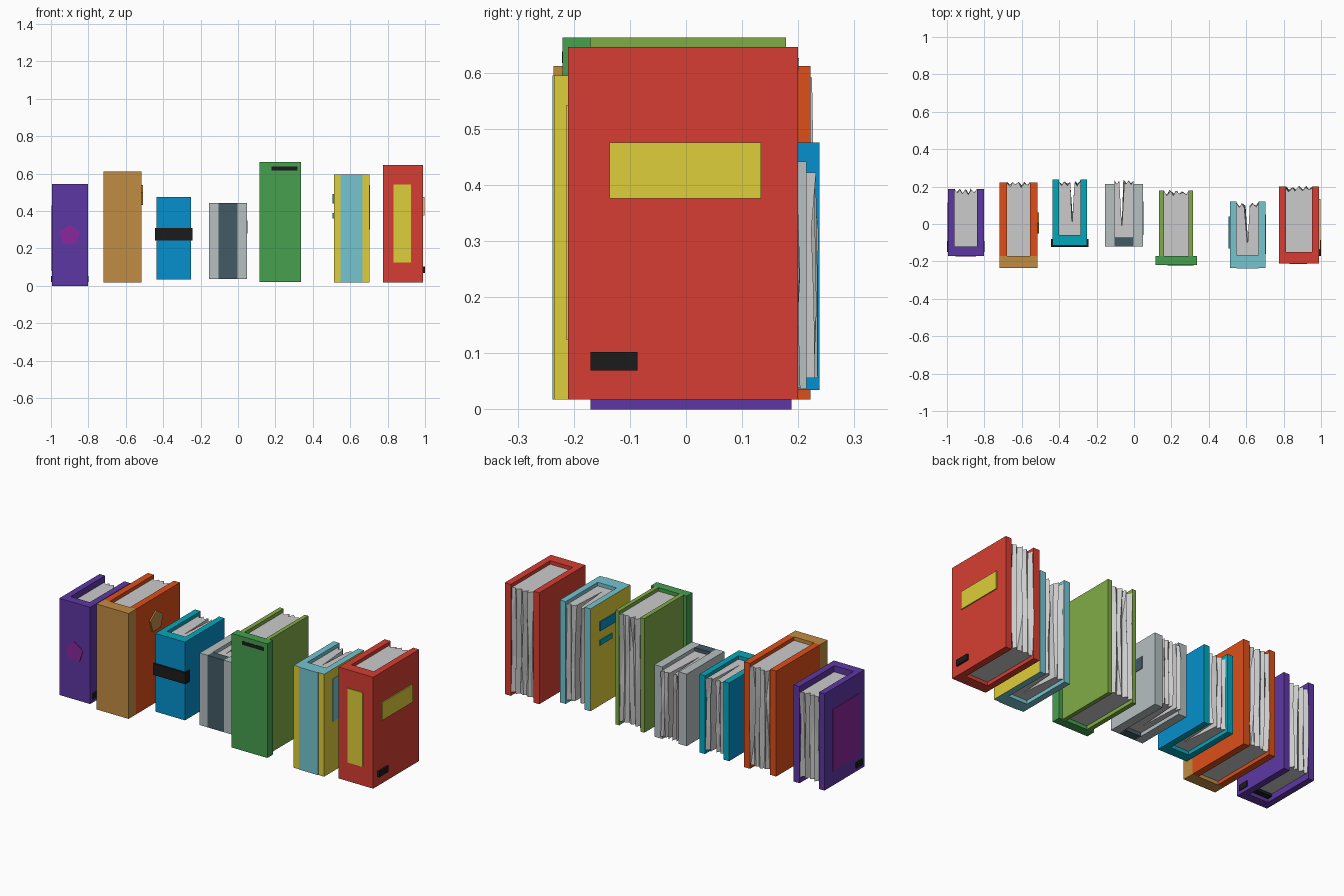
import bpy, bmesh, math, random

if "Cube" in bpy.data.objects:
    bpy.data.objects.remove(bpy.data.objects["Cube"])

random.seed(4)
MATS = {}


def mat(hexcol):
    # one material per colour, sRGB hex to linear
    if hexcol not in MATS:
        m = bpy.data.materials.new("paint_" + hexcol)
        lin = [(int(hexcol[i:i + 2], 16) / 255) ** 2.2 for i in (0, 2, 4)]
        m.diffuse_color = (*lin, 1)
        m.use_nodes = True
        m.node_tree.nodes["Principled BSDF"].inputs["Base Color"].default_value = m.diffuse_color
        MATS[hexcol] = m
    return MATS[hexcol]


def finish(name, bm, cols=()):
    bmesh.ops.recalc_face_normals(bm, faces=bm.faces)
    me = bpy.data.meshes.new(name)
    bm.to_mesh(me)
    bm.free()
    for c in cols:
        me.materials.append(mat(c))
    ob = bpy.data.objects.new(name, me)
    bpy.context.collection.objects.link(ob)
    return ob


def loft(bm, loops):
    # closed solid through stacked vertex loops
    rings = [[bm.verts.new(p) for p in lp] for lp in loops]
    n = len(rings[0])
    sides = []
    for a, b in zip(rings, rings[1:]):
        for i in range(n):
            j = (i + 1) % n
            sides.append(bm.faces.new((a[i], a[j], b[j], b[i])))
    bm.faces.new(rings[0][::-1])
    bm.faces.new(rings[-1])
    return sides


def box(name, x, y, z, col):
    bm = bmesh.new()
    loft(bm, [[(x[0], y[0], h), (x[1], y[0], h), (x[1], y[1], h), (x[0], y[1], h)] for h in z])
    return finish(name, bm, [col])


def pentagon(name, centre, r, axis, depth, col):
    # flat five-sided badge facing along the x or y axis
    cx, cy, cz = centre
    loops = []
    for d in (-depth, depth):
        lp = []
        for i in range(5):
            a = math.pi / 2 + i * math.tau / 5
            u, v = r * math.cos(a), r * math.sin(a)
            lp.append((cx + d, cy + u, cz + v) if axis == 'x' else (cx + u, cy + d, cz + v))
        loops.append(lp)
    bm = bmesh.new()
    loft(bm, loops)
    return finish(name, bm, [col])


def cover(name, x, y, z, px, py, outer, rim):
    # U-shaped case: outer faces in one colour, edges and inside in another
    prof = [(x[0], y[1]), (x[0], y[0]), (x[1], y[0]), (x[1], y[1]),
            (px[1], y[1]), (px[1], py), (px[0], py), (px[0], y[1])]
    bm = bmesh.new()
    sides = loft(bm, [[(a, b, h) for a, b in prof] for h in z])
    for f in bm.faces:
        f.material_index = 1
    for f in sides[:3]:
        f.material_index = 0
    return finish(name + "_cover", bm, [outer, rim])


def split_cover(name, x, y, z, px, py, board, spine, sx):
    # two boards and a separate spine block
    by = y[0] if sx == px else py
    box(name + "_left_board", (x[0], px[0]), (by, y[1]), z, board)
    box(name + "_right_board", (px[1], x[1]), (by, y[1]), z, board)
    box(name + "_spine", sx, (y[0], py), z, spine)


def pages(name, px, py, back, z, valley=None, inset=0.02):
    # page block with a crumpled fore edge
    n = 8
    loops = []
    zs = [z[0] + inset, z[0] + 0.35 * (z[1] - z[0]), z[0] + 0.7 * (z[1] - z[0]), z[1] - inset]
    for h in zs:
        lp = [(px[0], py, h), (px[1], py, h)]
        for i in range(n, -1, -1):
            t = i / n
            xx = px[0] + t * (px[1] - px[0])
            if 0 < i < n:
                xx += random.uniform(-.3, .3) * (px[1] - px[0]) / n
            yy = back - (0.018 if i % 2 else 0) - random.uniform(0, .014)
            if i == valley:
                yy = py + 0.05
            lp.append((xx, yy, h))
        loops.append(lp)
    bm = bmesh.new()
    sides = loft(bm, loops)
    bmesh.ops.triangulate(bm, faces=sides)
    return finish(name + "_pages", bm)


BLACK, YEL, LBLUE, BLUE, TEAL = "212121", "DDCD3D", "75C3CF", "0D8FCB", "0AA6BB"
TAN, SLATE, MAG = "C08B44", "455A64", "8A2C9C"

# purple book
X, Y, Z, P = (-.995, -.803), (-.17, .188), (0, .545), (-.96, -.84)
cover("purple_book", X, Y, Z, P, -.12, "5E3AA3", "5E3AA3")
pages("purple_book", P, -.12, .19, Z, inset=.035)
pentagon("purple_spine_badge", (-.9, -.17, .27), .057, 'y', .004, MAG)
box("purple_side_panel", (-.998, -.99), (-.12, .115), (.08, .43), MAG)
box("purple_foot_band", (-1, -.798), (-.15, -.09), (.02, .052), BLACK)

# orange book with tan spine
X, Y, Z, P = (-.718, -.517), (-.236, .222), (.018, .612), (-.68, -.555)
split_cover("orange_book", X, Y, Z, P, -.17, "DD5020", TAN, X)
pages("orange_book", P, -.17, .228, Z)
pentagon("orange_side_badge", (-.515, .005, .48), .06, 'x', .006, TAN)

# blue book with black band
X, Y, Z, P = (-.435, -.25), (-.115, .238), (.035, .476), (-.4, -.285)
cover("blue_book", X, Y, Z, P, -.06, BLUE, TEAL)
pages("blue_book", P, -.06, .235, Z, valley=5)
box("blue_band", (-.443, -.242), (-.123, -.08), (.243, .308), BLACK)

# grey book with slate spine
X, Y, Z, P = (-.155, .047), (-.12, .215), (.036, .442), (-.105, -.003)
split_cover("grey_book", X, Y, Z, P, -.072, "B4BEBF", SLATE, P)
pages("grey_book", P, -.072, .236, Z, valley=3)
box("grey_side_label", (.04, .05), (-.06, .12), (.28, .35), SLATE)

# green book with wide spine
X, Y, Z, P = (.135, .315), (-.22, .178), (.02, .663), (.16, .292)
split_cover("green_book", X, Y, Z, P, -.17, "80AB48", "489E50", (.115, .337))
pages("green_book", P, -.17, .182, Z)
box("green_spine_bar", (.18, .317), (-.221, -.21), (.617, .638), BLACK)

# yellow book with light blue edges
X, Y, Z, P = (.512, .702), (-.235, .12), (.018, .595), (.548, .666)
cover("yellow_book", X, Y, Z, P, -.165, YEL, LBLUE)
pages("yellow_book", P, -.165, .118, Z, valley=4)
box("yellow_spine_stripe", P, (-.238, -.23), Z, LBLUE)
box("yellow_left_label_large", (.506, .52), (-.13, .04), (.44, .492), BLUE)
box("yellow_left_label_small", (.506, .52), (-.07, .04), (.36, .388), TEAL)
box("yellow_right_panel", (.69, .705), (-.16, .05), (.3, .54), LBLUE)

# red book with yellow labels
X, Y, Z, P = (.775, .99), (-.21, .2), (.018, .646), (.812, .952)
cover("red_book", X, Y, Z, P, -.15, "D54035", "D54035")
pages("red_book", P, -.15, .204, Z)
box("red_spine_label", (.832, .925), (-.214, -.2), (.125, .543), YEL)
box("red_side_label", (.98, .996), (-.136, .134), (.376, .476), YEL)
box("red_side_tag", (.98, 1), (-.17, -.086), (.069, .102), BLACK)
